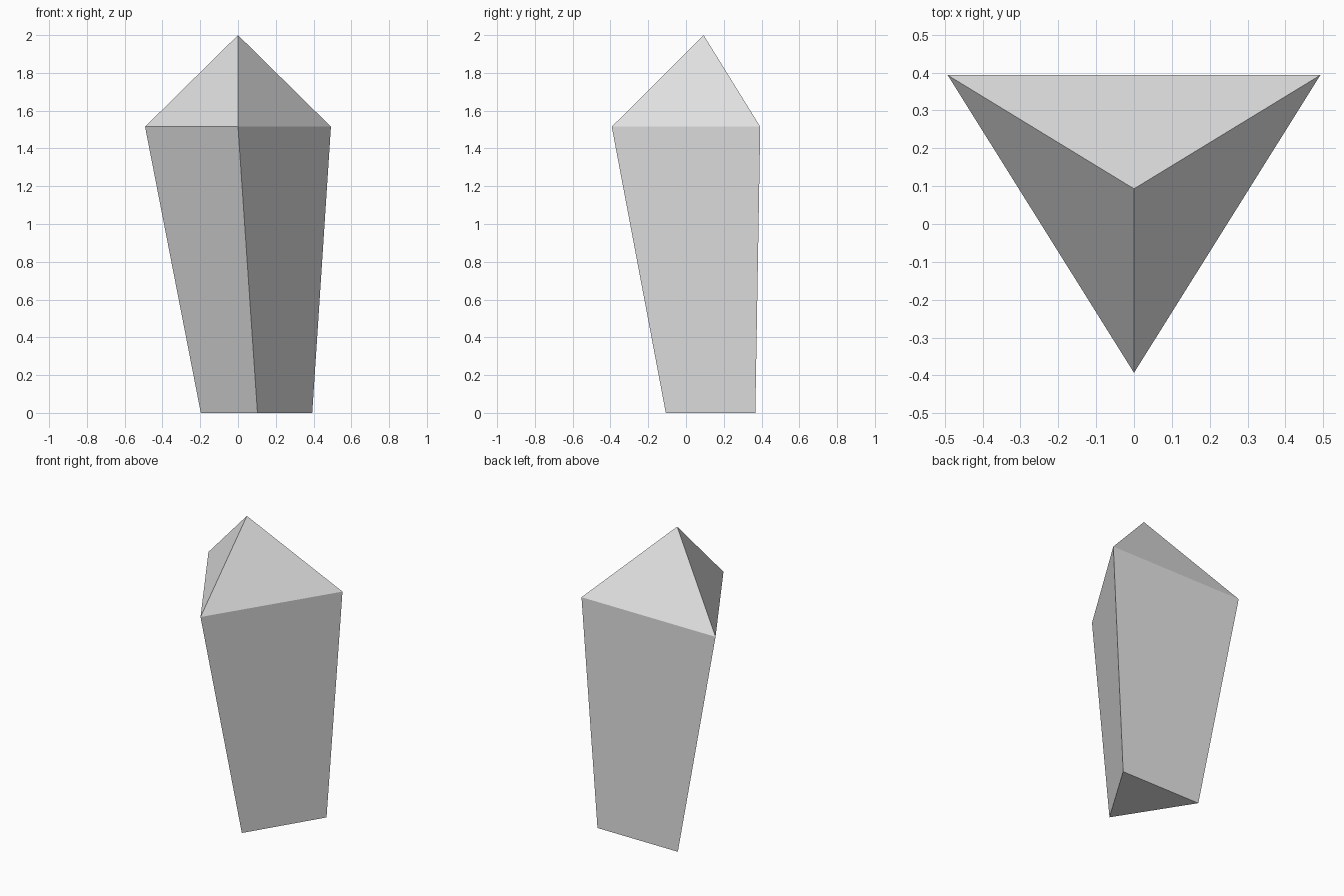
import bpy
import bmesh

cube = bpy.data.objects.get("Cube")
if cube:
    bpy.data.objects.remove(cube, do_unlink=True)

# Plain grey stone
stone = bpy.data.materials.new("light grey stone")
stone.use_nodes = True
colour = (0.8, 0.8, 0.8, 1.0)
stone.diffuse_color = colour
stone.node_tree.nodes["Principled BSDF"].inputs["Base Color"].default_value = colour

bm = bmesh.new()


def triangle_ring(x, y_front, y_back, half_width, z):
    """Triangular cross-section with one corner pointing to the front."""
    corners = [(x, y_front), (x + half_width, y_back), (x - half_width, y_back)]
    return [bm.verts.new((cx, cy, z)) for cx, cy in corners]


# Base, shoulder and tip of the crystal
base = triangle_ring(0.098, -0.107, 0.367, 0.295, 0.0)
# The base's front corner sits just right of its centre line
base[0].co.x = 0.103
shoulder = triangle_ring(0.0, -0.393, 0.393, 0.492, 1.515)
tip = bm.verts.new((0.0, 0.093, 2.0))

# Closed base, three flared sides and three tip facets
bm.faces.new(base)
for i in range(3):
    j = (i + 1) % 3
    bm.faces.new((base[i], base[j], shoulder[j], shoulder[i]))
    bm.faces.new((shoulder[i], shoulder[j], tip))
bmesh.ops.recalc_face_normals(bm, faces=bm.faces)

mesh = bpy.data.meshes.new("crystal")
bm.to_mesh(mesh)
bm.free()
mesh.materials.append(stone)
crystal = bpy.data.objects.new("crystal", mesh)
bpy.context.collection.objects.link(crystal)
